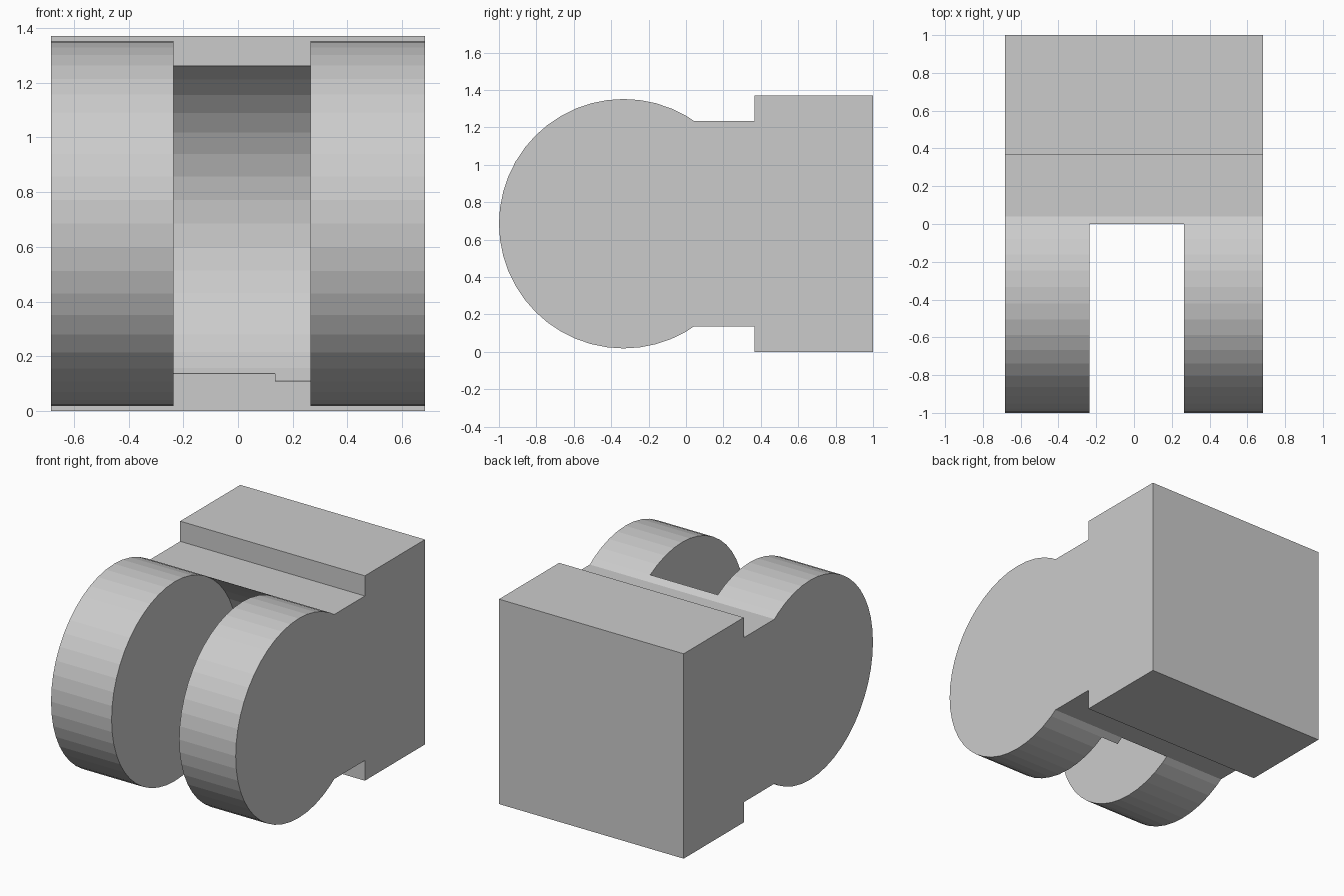
import bpy, bmesh
from math import sin, cos, radians

if "Cube" in bpy.data.objects:
    bpy.data.objects.remove(bpy.data.objects["Cube"])

CY, CZ, R = -0.3333, 0.685, 0.6667   # round cheek centre and radius
HALF = 0.683


def prism(name, profile, x0, x1):
    """Extrude a (y, z) profile along x."""
    bm = bmesh.new()
    face = bm.faces.new([bm.verts.new((x0, y, z)) for y, z in profile])
    ext = bmesh.ops.extrude_face_region(bm, geom=[face])
    moved = [v for v in ext["geom"] if isinstance(v, bmesh.types.BMVert)]
    bmesh.ops.translate(bm, verts=moved, vec=(x1 - x0, 0, 0))
    bmesh.ops.recalc_face_normals(bm, faces=bm.faces)
    me = bpy.data.meshes.new(name)
    bm.to_mesh(me)
    bm.free()
    ob = bpy.data.objects.new(name, me)
    bpy.context.collection.objects.link(ob)
    return ob


def arc(a0, a1, r):
    n = round((a1 - a0) / 7.5)
    angles = [radians(a0 + 7.5 * i) for i in range(n + 1)]
    return [(CY + r * cos(a), CZ + r * sin(a)) for a in angles]


# Body: round cheeks, narrower neck and square rear block in one profile
body = prism("clevis_body", arc(60, 300, R) + [
    (0.041, 0.135), (0.365, 0.135), (0.365, 0), (1, 0),
    (1, 1.37), (0.365, 1.37), (0.365, 1.235), (0.041, 1.235)], -HALF, HALF)

# Slot with a concave round floor, leaving a thin lip beside the neck
hollow = arc(-52.5, 52.5, R - 0.002)
outside = [(0, 1.26), (0, 1.6), (-1.2, 1.6), (-1.2, -0.2)]
slot = prism("slot_cutter", [(0, -0.2), (0, 0.11)] + hollow + outside,
             -0.235, 0.265)
# Lower lip is missing over most of the slot width
lip = prism("lip_cutter", [(-0.2, -0.2), (0.041, -0.2), (0.041, 0.137),
                           (0.06, 0.155), (-0.2, 0.3)], -0.235, 0.135)

for cutter in (slot, lip):
    mod = body.modifiers.new(cutter.name, "BOOLEAN")
    mod.operation = "DIFFERENCE"
    mod.solver = "EXACT"
    mod.object = cutter
    cutter.hide_render = True
    cutter.display_type = "WIRE"
